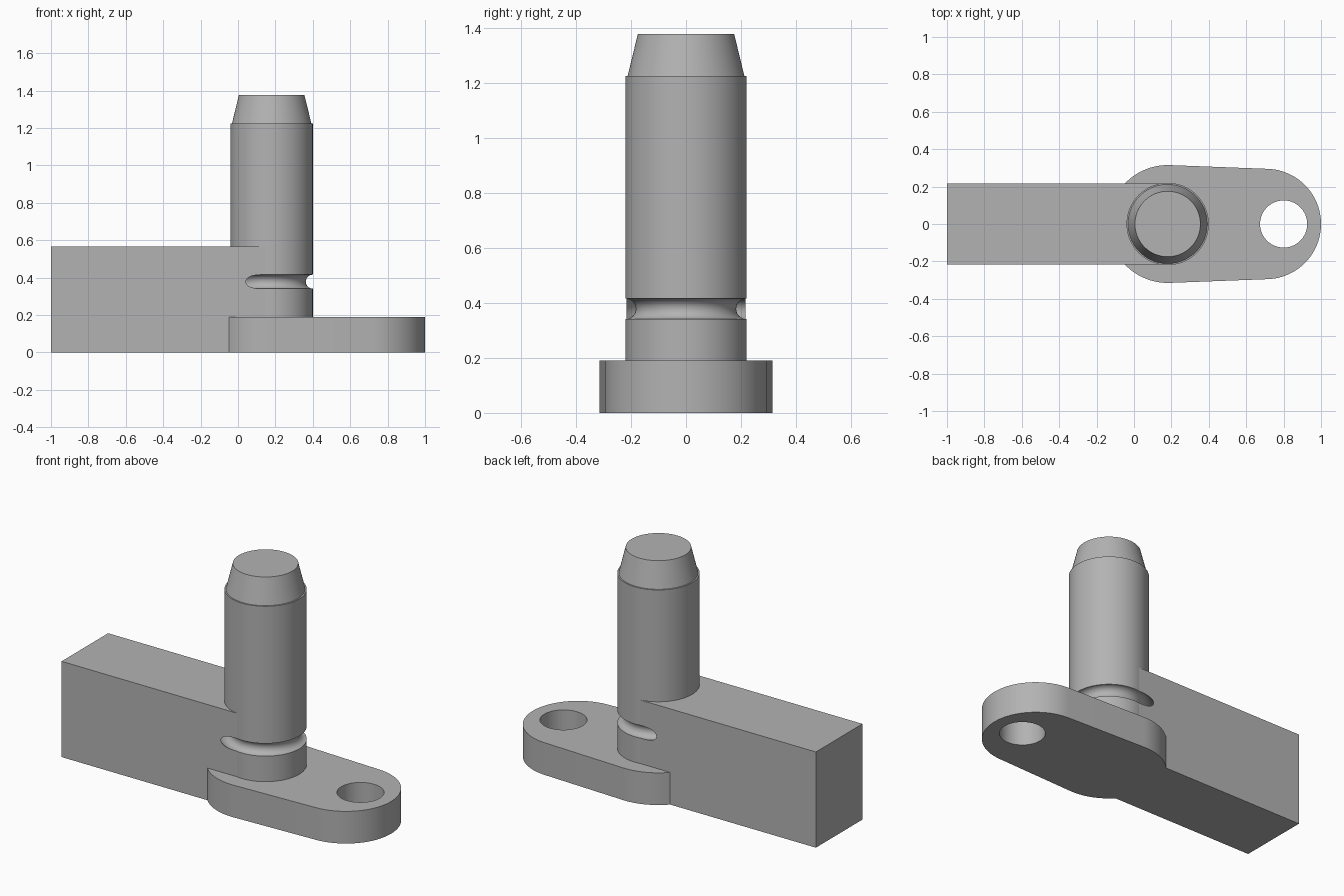
import bpy, bmesh
from math import pi, cos, sin, acos, radians
from mathutils import Vector

PIN_X, PIN_R = 0.18, 0.22
SEG = 96

if "Cube" in bpy.data.objects:
    bpy.data.objects.remove(bpy.data.objects["Cube"], do_unlink=True)

steel = bpy.data.materials.new("plain_grey")
steel.use_nodes = True
grey = (0.45, 0.45, 0.45, 1)
steel.diffuse_color = grey
steel.node_tree.nodes["Principled BSDF"].inputs["Base Color"].default_value = grey


def make(name, bm):
    bmesh.ops.recalc_face_normals(bm, faces=bm.faces)
    mesh = bpy.data.meshes.new(name)
    bm.to_mesh(mesh)
    bm.free()
    mesh.materials.append(steel)
    ob = bpy.data.objects.new(name, mesh)
    bpy.context.collection.objects.link(ob)
    return ob


def prism(name, outline, z0, z1):
    """Extrude a flat outline upwards."""
    bm = bmesh.new()
    face = bm.faces.new([bm.verts.new((x, y, z0)) for x, y in outline])
    top = bmesh.ops.extrude_face_region(bm, geom=[face])["geom"]
    bmesh.ops.translate(bm, vec=(0, 0, z1 - z0),
                        verts=[v for v in top if isinstance(v, bmesh.types.BMVert)])
    return make(name, bm)


def lathe(name, profile, x, closed=False):
    """Spin a (radius, height) profile about a vertical axis at x."""
    bm = bmesh.new()
    rings = [[bm.verts.new((x + r * cos(2 * pi * i / SEG), r * sin(2 * pi * i / SEG), z))
              for i in range(SEG)] for r, z in profile]
    pairs = list(zip(rings, rings[1:]))
    if closed:
        pairs.append((rings[-1], rings[0]))
    else:
        bm.faces.new(rings[0])
        bm.faces.new(rings[-1])
    for a, b in pairs:
        for i in range(SEG):
            j = (i + 1) % SEG
            bm.faces.new((a[i], a[j], b[j], b[i]))
    return make(name, bm)


def arc(cx, r, a0, a1, n=48):
    return [(cx + r * cos(a0 + (a1 - a0) * i / n), r * sin(a0 + (a1 - a0) * i / n))
            for i in range(n + 1)]


def combine(body, other, operation):
    mod = body.modifiers.new(operation.lower(), 'BOOLEAN')
    mod.operation, mod.solver, mod.object = operation, 'EXACT', other
    bpy.context.view_layer.objects.active = body
    bpy.ops.object.modifier_apply(modifier=mod.name)
    bpy.data.objects.remove(other, do_unlink=True)


# Square arm, ending inside the pin
w = 0.217
body = prism("lever_with_pin", [(-1, -w), (PIN_X, -w), (PIN_X, w), (-1, w)], 0, 0.565)

# Tapered lug plate: two arcs joined by tangent lines
big, small, end_x = 0.315, 0.295, 0.705
t = acos((big - small) / (end_x - PIN_X))
plate = prism("lug_plate", arc(end_x, small, -t, t) + arc(PIN_X, big, t, 2 * pi - t), 0, 0.19)

# Pin with a small shoulder and tapered tip
pin = lathe("pin", [(PIN_R, 0.1), (PIN_R, 1.225), (0.212, 1.225), (0.175, 1.377)], PIN_X)

# Cutters: round groove around the pin, and the lug hole
groove = lathe("groove_cutter", [(PIN_R + 0.0375 * cos(2 * pi * i / 64),
                                  0.378 + 0.0375 * sin(2 * pi * i / 64))
                                 for i in range(64)], PIN_X, closed=True)
hole = lathe("hole_cutter", [(0.126, -0.1), (0.126, 0.3)], 0.8)

combine(body, plate, 'UNION')
combine(body, pin, 'UNION')
combine(body, groove, 'DIFFERENCE')
combine(body, hole, 'DIFFERENCE')

# Smooth the round walls, keep the machined edges crisp
bpy.ops.object.select_all(action='DESELECT')
body.select_set(True)
bpy.context.view_layer.objects.active = body
bpy.ops.object.shade_smooth_by_angle(angle=radians(7))
